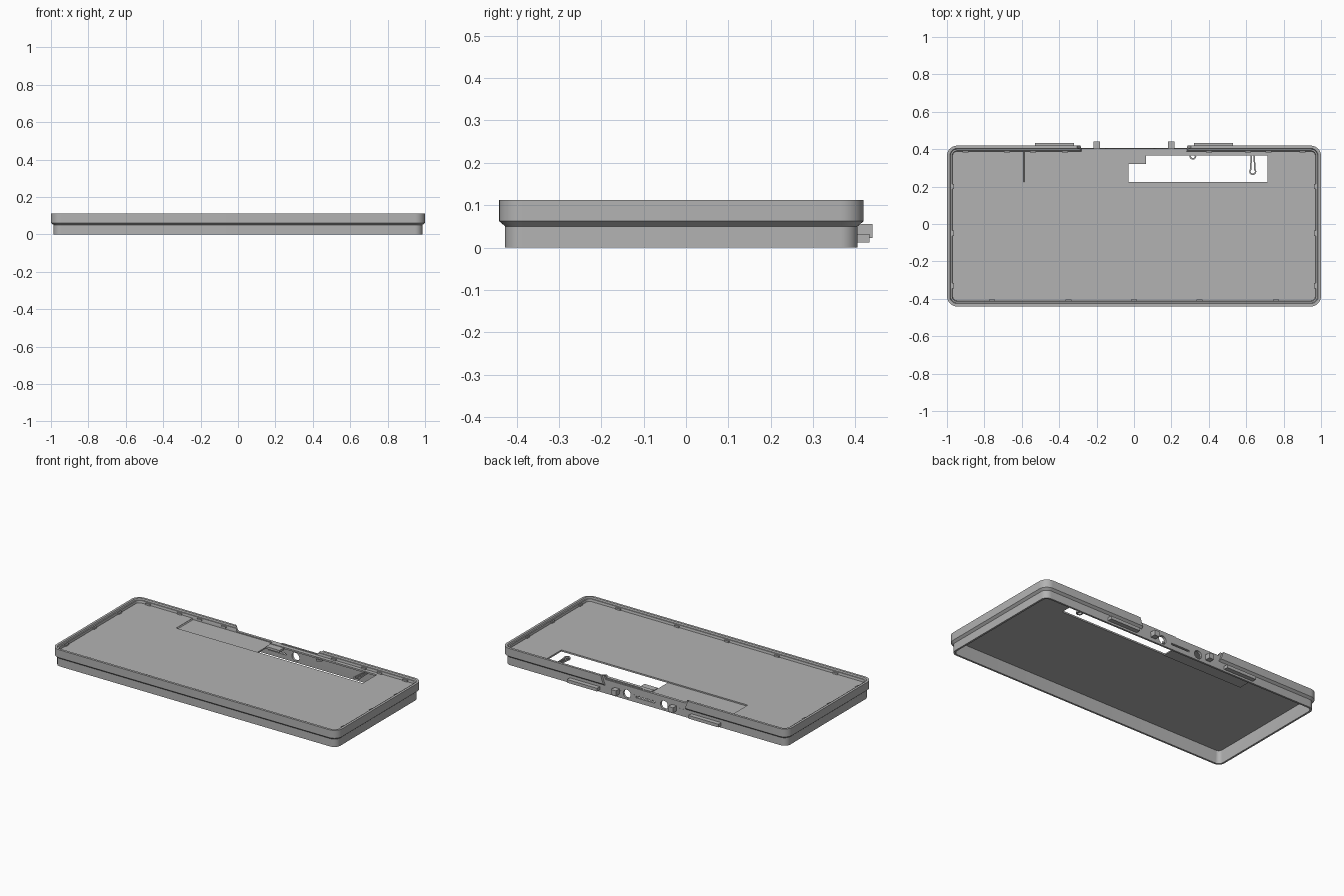
import bpy, bmesh, math
from mathutils import Vector

cube = bpy.data.objects.get("Cube")
if cube:
    bpy.data.objects.remove(cube, do_unlink=True)

grey = bpy.data.materials.new("case grey")
grey.use_nodes = True
colour = (0.45, 0.45, 0.45, 1)
grey.diffuse_color = colour
grey.node_tree.nodes["Principled BSDF"].inputs["Base Color"].default_value = colour
YC = -0.011


def finish(name, bm):
    bmesh.ops.recalc_face_normals(bm, faces=bm.faces)
    me = bpy.data.meshes.new(name)
    bm.to_mesh(me)
    bm.free()
    me.materials.append(grey)
    ob = bpy.data.objects.new(name, me)
    bpy.context.collection.objects.link(ob)
    return ob


def add_box(bm, x0, x1, y0, y1, z0, z1):
    vs = bmesh.ops.create_cube(bm, size=1)["verts"]
    for v in vs:
        v.co = Vector((x0 if v.co.x < 0 else x1, y0 if v.co.y < 0 else y1,
                       z0 if v.co.z < 0 else z1))
    return vs


def boxes(name, *dims):
    bm = bmesh.new()
    for d in dims:
        add_box(bm, *d)
    return finish(name, bm)


def rounded_loop(bm, inset, z, steps=8):
    hx, hy, r = 1 - inset, 0.43 - inset, max(0.055 - inset, 0.018)
    loop = []
    for q, (sx, sy) in enumerate(((1, 1), (-1, 1), (-1, -1), (1, -1))):
        for i in range(steps + 1):
            a = (q + i / steps) * math.pi / 2
            loop.append(bm.verts.new((sx * (hx - r) + r * math.cos(a),
                                      YC + sy * (hy - r) + r * math.sin(a), z)))
    return loop


# Wall frame: one closed section carried round the rounded rectangle
bm = bmesh.new()
section = [(0.014, 0), (0.014, 0.05), (0.0, 0.062), (0.0, 0.112), (0.015, 0.112),
           (0.019, 0.104), (0.027, 0.104), (0.031, 0.088), (0.031, 0.07), (0.026, 0)]
loops = [rounded_loop(bm, *p) for p in section]
n = len(loops[0])
for a, b in zip(loops, loops[1:] + loops[:1]):
    for i in range(n):
        j = (i + 1) % n
        bm.faces.new((a[i], a[j], b[j], b[i]))
wall = finish("wall_frame", bm)


def cut(target, cutter):
    cutter.hide_render = True
    cutter.hide_viewport = True
    cutter.display_type = "WIRE"
    mod = target.modifiers.new(cutter.name, "BOOLEAN")
    mod.operation = "DIFFERENCE"
    mod.solver = "EXACT"
    mod.object = cutter


# Rear notch with sloping ends, cutting the flange and the top lip
for name, y, z in (("flange_cutter", 0.4045, 0.045), ("lip_cutter", 0.37, 0.088)):
    bm = bmesh.new()
    for v in add_box(bm, -0.28, 0.28, y, 0.5, z, 0.2):
        if v.co.z > 0.1:
            v.co.x *= 1.2
    cut(wall, finish(name, bm))

# Rear openings: a pair of round holes and a centre slot
bm = bmesh.new()
for s in (-1, 1):
    vs = bmesh.ops.create_cone(bm, cap_ends=True, segments=24, radius1=0.026,
                               radius2=0.026, depth=0.1)["verts"]
    for v in vs:
        v.co = Vector((v.co.x + s * 0.13, 0.4 + v.co.z, v.co.y + 0.037))
add_box(bm, -0.065, 0.065, 0.35, 0.45, 0.03, 0.04)
cut(wall, finish("port_cutter", bm))

# Floor plate around the window and the shallow pocket
Z0, Z1 = 0.08, 0.09
boxes("floor_plate",
      (-0.975, 0.975, -0.415, 0.225, Z0, Z1),
      (-0.975, -0.59, 0.225, 0.393, Z0, Z1),
      (0.715, 0.975, 0.225, 0.393, Z0, Z1),
      (-0.03, 0.715, 0.365, 0.393, Z0, Z1))
boxes("pocket_floor", (-0.59, -0.03, 0.225, 0.393, 0.074, 0.082))
boxes("window_tab", (-0.03, 0.065, 0.322, 0.366, 0.072, 0.086))

# Sloping end of the pocket
bm = bmesh.new()
for v in add_box(bm, -0.592, -0.584, 0.225, 0.385, 0.08, Z1):
    if v.co.z > 0.085 and v.co.x > -0.59:
        v.co.x -= 0.007
finish("pocket_end", bm)


# Cable loops hanging into the window
def cable_loop(name, x, y, r, end):
    bm = bmesh.new()
    pts = [(x - 0.007, end)]
    pts += [(x + r * math.cos(a), y + r * math.sin(a))
            for a in (math.radians(140 + 260 * i / 16) for i in range(17))]
    pts += [(x + 0.007, end)]
    rows = []
    for i, p in enumerate(pts):
        d = Vector(pts[min(i + 1, len(pts) - 1)]) - Vector(pts[max(i - 1, 0)])
        side = Vector((-d.y, d.x)).normalized() * 0.004
        rows.append([bm.verts.new((p[0] + s * side.x, p[1] + s * side.y, z))
                     for s, z in ((-1, 0.074), (1, 0.074), (1, 0.086), (-1, 0.086))])
    for a, b in zip(rows, rows[1:]):
        for i in range(4):
            j = (i + 1) % 4
            bm.faces.new((a[i], a[j], b[j], b[i]))
    bm.faces.new(rows[0])
    bm.faces.new(rows[-1])
    finish(name, bm)


cable_loop("long_cable_loop", 0.635, 0.281, 0.015, 0.37)
cable_loop("short_cable_loop", 0.315, 0.362, 0.014, 0.38)

# Rear pegs and long catches, mirrored left and right
for side, s in (("left", 1), ("right", -1)):
    boxes(side + "_rear_peg", (s * 0.2 - 0.017, s * 0.2 + 0.017, 0.4, 0.44, 0.022, 0.055))
    boxes(side + "_rear_catch", (s * 0.425 - 0.105, s * 0.425 + 0.105, 0.4, 0.433, 0.012, 0.032))

# Small snap bumps on the inside of the lip
bm = bmesh.new()
Z = (0.09, 0.1)
for x in (-0.76, -0.35, 0, 0.35, 0.76):
    add_box(bm, x - 0.016, x + 0.016, -0.414, -0.404, *Z)
for x in (-0.9, -0.68, -0.54, -0.37, 0.4, 0.61, 0.72, 0.9):
    add_box(bm, x - 0.016, x + 0.016, 0.382, 0.392, *Z)
for y in (-0.33, -0.05, 0.2):
    for s in (-1, 1):
        x = s * 0.968
        add_box(bm, x - 0.005, x + 0.005, y - 0.014, y + 0.014, *Z)
finish("snap_bumps", bm)

# Thin ridge along the back of the window
boxes("rear_ridge", (0.03, 0.715, 0.39, 0.4, 0.07, 0.095))

bpy.ops.object.select_all(action="DESELECT")
wall.select_set(True)
bpy.context.view_layer.objects.active = wall
bpy.ops.object.shade_smooth_by_angle(angle=math.radians(25))
